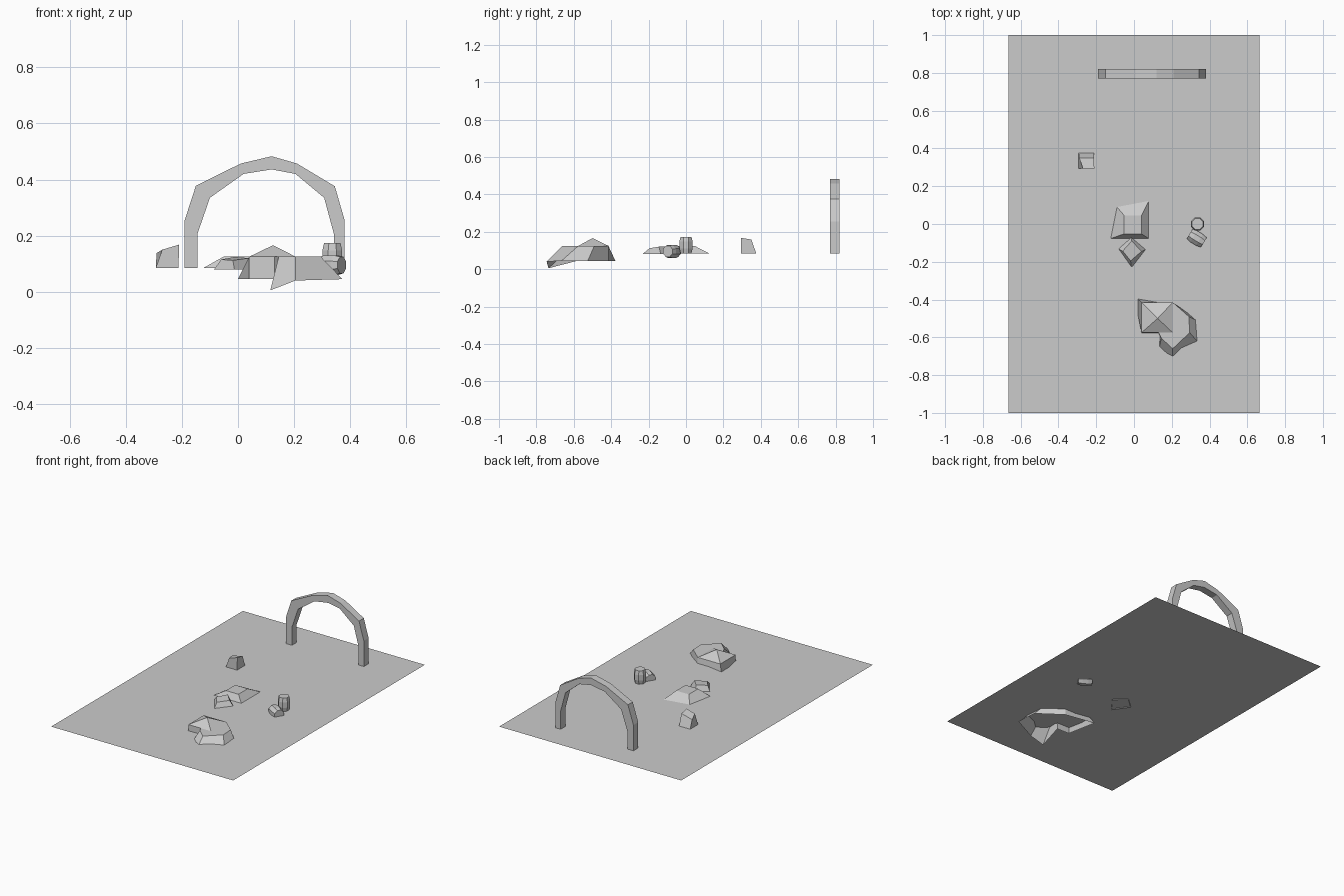
import bpy, bmesh, math
from mathutils import Matrix, Vector

if "Cube" in bpy.data.objects:
    bpy.data.objects.remove(bpy.data.objects["Cube"])

G = 0.085  # ground height


def finish(name, bm):
    bmesh.ops.recalc_face_normals(bm, faces=bm.faces)
    me = bpy.data.meshes.new(name)
    bm.to_mesh(me)
    bm.free()
    ob = bpy.data.objects.new(name, me)
    bpy.context.collection.objects.link(ob)
    return ob


def rock(name, base, top, cap=True):
    """Open-bottomed block between two matching rings of points."""
    bm = bmesh.new()
    b = [bm.verts.new(p) for p in base]
    t = [bm.verts.new(p) for p in top]
    for i in range(len(b)):
        j = (i + 1) % len(b)
        bm.faces.new((b[i], b[j], t[j], t[i]))
    if cap:
        bm.faces.new(t)
    return bm, t


# Ground sheet
bm = bmesh.new()
bm.faces.new([bm.verts.new((x, y, G)) for x, y in
              ((-.665, -1), (.665, -1), (.665, 1), (-.665, 1))])
finish("ground_sheet", bm)

# Arch: outer and inner outline joined into a strip, then extruded in depth
outer = [(-.19, G), (-.19, .255), (-.15, .378), (.01, .457), (.12, .483),
         (.21, .457), (.345, .376), (.38, .255), (.38, G)]
inner = [(-.145, G), (-.145, .205), (-.10, .335), (.02, .42), (.12, .436),
         (.205, .42), (.307, .335), (.342, .205), (.342, G)]
bm = bmesh.new()
vo = [bm.verts.new((x, .77, z)) for x, z in outer]
vi = [bm.verts.new((x, .77, z)) for x, z in inner]
strip = [bm.faces.new((vo[i], vo[i + 1], vi[i + 1], vi[i])) for i in range(8)]
ext = bmesh.ops.extrude_face_region(bm, geom=strip, use_keep_orig=True)
bmesh.ops.translate(bm, vec=(0, .05, 0),
                    verts=[v for v in ext["geom"] if isinstance(v, bmesh.types.BMVert)])
finish("arch", bm)

# Small upright stone
bm, _ = rock("stone",
             [(-.293, .293, G), (-.212, .293, G), (-.212, .375, G), (-.293, .375, G)],
             [(-.27, .293, .150), (-.21, .293, .168), (-.212, .35, .158), (-.29, .35, .138)])
finish("small_stone", bm)

# Low flat rock with a smaller one in front
bm, _ = rock("flat",
             [(-.123, -.077, G), (.078, -.077, G), (.078, .122, G), (-.09, .09, G)],
             [(-.052, -.052, .125), (.04, -.052, .125), (.04, .045, .125), (-.052, .045, .125)])
finish("flat_rock", bm)
bm, _ = rock("front",
             [(-.013, -.233, .08), (.063, -.135, .08), (-.015, -.068, .08), (-.085, -.13, .08)],
             [(-.018, -.195, .112), (.04, -.145, .12), (-.012, -.09, .124), (-.06, -.143, .115)])
finish("front_rock", bm)

# Large rock with a pointed top and a sloping spur at the front
base = [(.04, -.578, .045), (.13, -.58, .045), (.115, -.735, .005), (.205, -.745, .04),
        (.372, -.665, .045), (.36, -.525, .045), (.205, -.415, .045), (0, -.378, .045)]
top = [(.04, -.575), (.13, -.575), (.145, -.605), (.205, -.66),
       (.295, -.575), (.29, -.49), (.205, -.415), (.04, -.415)]
bm, t = rock("large", base, [(x, y, .125) for x, y in top], cap=False)
peak = bm.verts.new((.125, -.5, .166))
corner = bm.verts.new((.205, -.575, .125))
for a, b in ((t[0], t[1]), (t[1], corner), (corner, t[6]), (t[6], t[7]), (t[7], t[0])):
    bm.faces.new((a, b, peak))
bm.faces.new((t[1], t[2], t[3], corner))
bm.faces.new((corner, t[3], t[4]))
bm.faces.new((corner, t[4], t[5], t[6]))
finish("large_rock", bm)


# Barrels: eight-sided with a bulge in the middle
def barrel(name, matrix):
    bm = bmesh.new()
    rings = []
    for r, z in ((.032, -.044), (.038, -.018), (.038, .018), (.032, .044)):
        rings.append([bm.verts.new((r * math.cos((k + .5) * math.pi / 4),
                                    r * math.sin((k + .5) * math.pi / 4), z)) for k in range(8)])
    for a, b in zip(rings, rings[1:]):
        for k in range(8):
            n = (k + 1) % 8
            bm.faces.new((a[k], a[n], b[n], b[k]))
    bm.faces.new(rings[0][::-1])
    bm.faces.new(rings[-1])
    bmesh.ops.transform(bm, matrix=matrix, verts=bm.verts)
    finish(name, bm)


barrel("standing_barrel", Matrix.Translation((.336, 0, .129)))
barrel("fallen_barrel", Matrix.Translation((.332, -.075, .095))
       @ Matrix.Rotation(math.radians(-31), 4, 'Z') @ Matrix.Rotation(math.pi / 2, 4, 'Y'))
